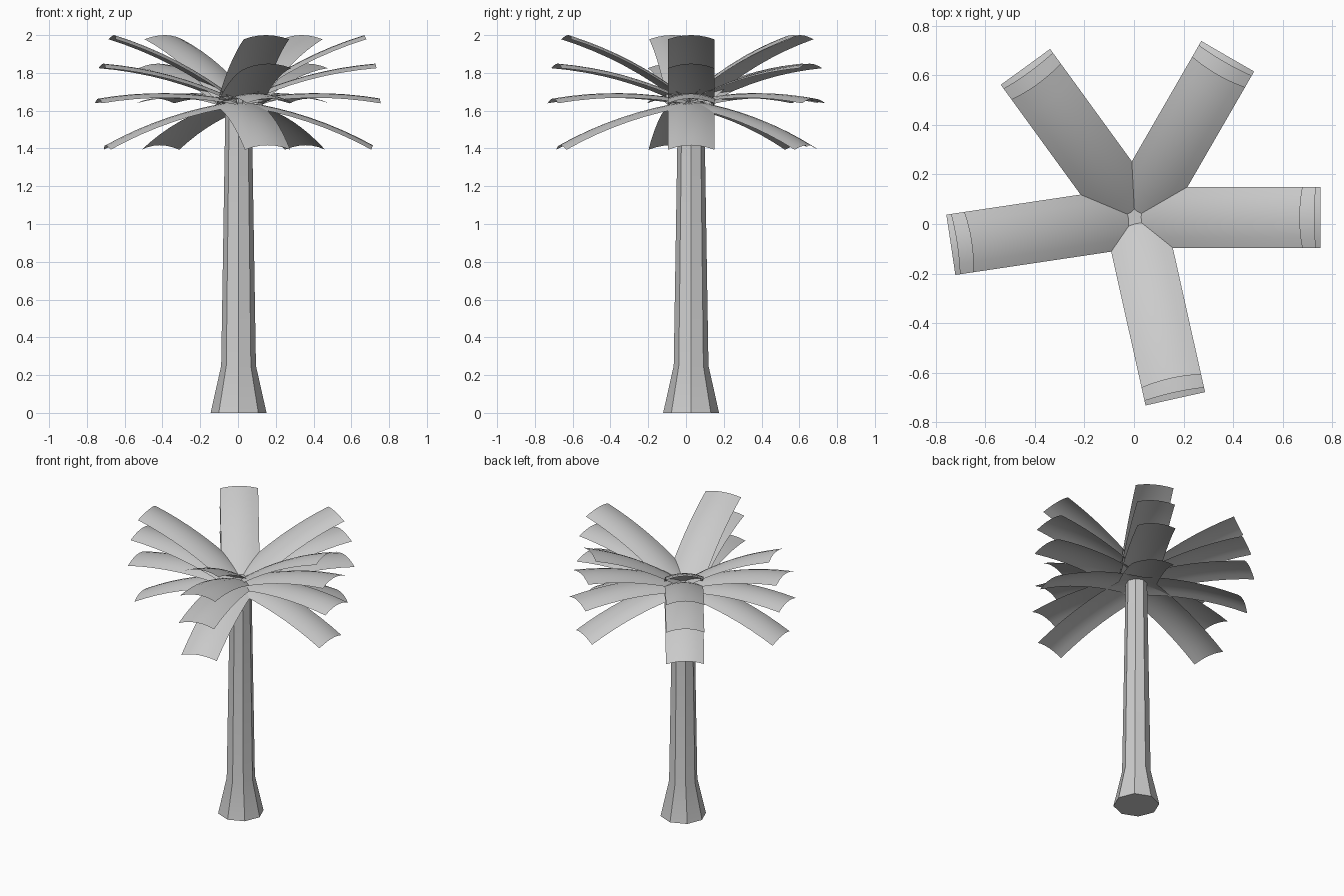
import bpy, bmesh
from math import radians, sin, cos, pi
from mathutils import Matrix, Vector

if "Cube" in bpy.data.objects:
    bpy.data.objects.remove(bpy.data.objects["Cube"])

HUB = Vector((0.003, 0.027, 1.655))   # point all fronds grow from
LENGTH, HALF_WIDTH = 0.75, 0.123
ARCH, SAG = 0.033, 0.025              # bow along the length / across the width


def finish(name, bm):
    bmesh.ops.recalc_face_normals(bm, faces=bm.faces)
    mesh = bpy.data.meshes.new(name)
    bm.to_mesh(mesh)
    bm.free()
    obj = bpy.data.objects.new(name, mesh)
    bpy.context.collection.objects.link(obj)
    bpy.context.view_layer.objects.active = obj
    bpy.ops.object.select_all(action='DESELECT')
    obj.select_set(True)
    bpy.ops.object.shade_smooth_by_angle(angle=radians(40))
    return obj


# Trunk: octagonal profile with a flared foot
bm = bmesh.new()
rings = []
for r, z in ((0.148, 0), (0.092, 0.25), (0.069, 1.67)):
    rings.append([bm.verts.new((HUB.x + r * cos(i * pi / 4),
                                HUB.y + r * sin(i * pi / 4), z)) for i in range(8)])
for a, b in zip(rings, rings[1:]):
    for i in range(8):
        bm.faces.new((a[i], a[(i + 1) % 8], b[(i + 1) % 8], b[i]))
bm.faces.new(rings[0])
bm.faces.new(rings[-1])
finish("trunk", bm)


# Frond: rectangular sheet bowed in both directions, tilted then turned
def frond(name, turn, tilt):
    bm = bmesh.new()
    bmesh.ops.create_grid(bm, x_segments=8, y_segments=6, size=1)
    for v in bm.verts:
        t, s = (v.co.x + 1) / 2, v.co.y
        v.co = (0.02 + (LENGTH - 0.02) * t, HALF_WIDTH * s,
                4 * ARCH * t * (1 - t) - SAG * s * s)
    bm.transform(Matrix.Translation(HUB) @ Matrix.Rotation(radians(turn), 4, 'Z')
                 @ Matrix.Rotation(radians(-tilt), 4, 'Y'))
    obj = finish(name, bm)
    # keep the sheet's upper side facing up
    if sum(p.normal.z for p in obj.data.polygons) < 0:
        obj.data.flip_normals()


# Four tiers of five fronds
for tier, tilt in enumerate((27.4, 15, 0.7, -18.5), 1):
    for n, turn in enumerate((0, 60, 126, 188.5, 282.6), 1):
        frond(f"frond_tier{tier}_{n}", turn, tilt)
